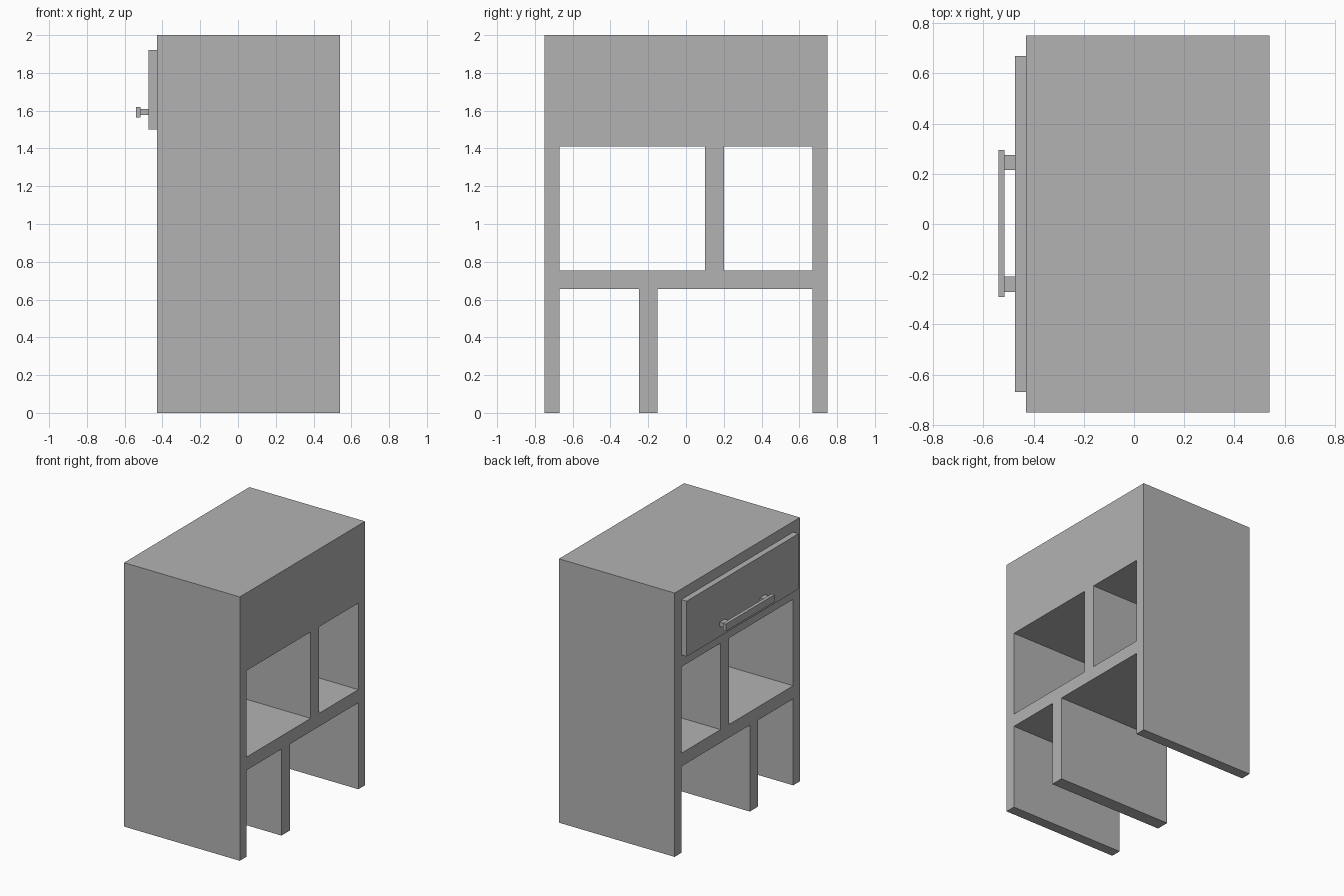
import bpy
import bmesh
from mathutils import Vector

cube = bpy.data.objects.get("Cube")
if cube:
    bpy.data.objects.remove(cube, do_unlink=True)

# Single flat colour
grey = bpy.data.materials.new("plain_grey")
grey.use_nodes = True
colour = (0.45, 0.45, 0.45, 1)
grey.diffuse_color = colour
grey.node_tree.nodes["Principled BSDF"].inputs["Base Color"].default_value = colour


def box(name, x, y, z):
    """Box spanning the given (min, max) ranges."""
    low, high = (Vector(corner) for corner in zip(x, y, z))
    mesh = bpy.data.meshes.new(name)
    bm = bmesh.new()
    bmesh.ops.create_cube(bm, size=1)
    for v in bm.verts:
        v.co = (low + high) / 2 + v.co * (high - low)
    bm.to_mesh(mesh)
    bm.free()
    mesh.materials.append(grey)
    obj = bpy.data.objects.new(name, mesh)
    bpy.context.collection.objects.link(obj)
    return obj


def cut(target, cutter):
    """Subtract the cutter from the target, then discard it."""
    cutter.hide_render = True
    mod = target.modifiers.new("opening", "BOOLEAN")
    mod.operation = "DIFFERENCE"
    mod.solver = "EXACT"
    mod.object = cutter
    bpy.context.view_layer.objects.active = target
    bpy.ops.object.modifier_apply(modifier=mod.name)
    bpy.data.objects.remove(cutter, do_unlink=True)


# Cabinet body: one block with four openings running right through
cabinet = box("cabinet_body", (-0.43, 0.54), (-0.75, 0.75), (0, 2))
upper, lower = (0.755, 1.41), (-0.2, 0.655)
openings = [
    ((-0.67, 0.1), upper),
    ((0.2, 0.67), upper),
    ((-0.67, -0.25), lower),
    ((-0.15, 0.67), lower),
]
for y_range, z_range in openings:
    cut(cabinet, box("opening_cutter", (-0.8, 0.8), y_range, z_range))

# Raised drawer front
box("drawer_front", (-0.475, -0.43), (-0.67, 0.67), (1.5, 1.92))

# Handle bar on two short posts
box("handle_bar", (-0.54, -0.515), (-0.29, 0.295), (1.565, 1.62))
for name, y in (("handle_post_front", -0.24), ("handle_post_back", 0.245)):
    box(name, (-0.515, -0.475), (y - 0.03, y + 0.03), (1.578, 1.61))
